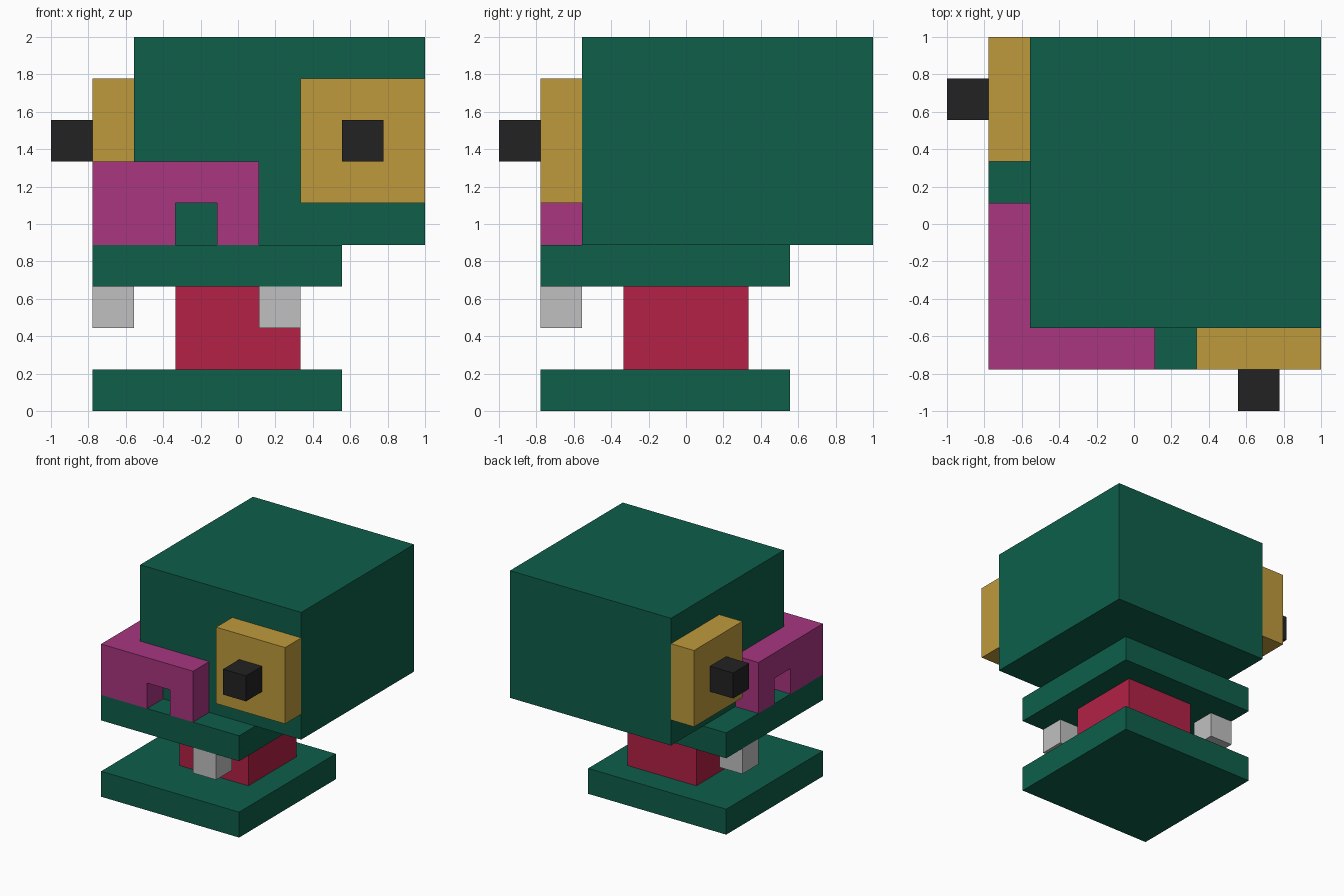
import bpy
import bmesh

cube = bpy.data.objects.get("Cube")
if cube:
    bpy.data.objects.remove(cube, do_unlink=True)

U = 2 / 9  # one block; the model fills a 9 x 9 x 9 block grid


def material(name, rgb):
    linear = [((c / 255 + 0.055) / 1.055) ** 2.4 for c in rgb]
    mat = bpy.data.materials.new(name)
    mat.use_nodes = True
    mat.diffuse_color = (*linear, 1)
    bsdf = next(n for n in mat.node_tree.nodes if n.type == 'BSDF_PRINCIPLED')
    bsdf.inputs["Base Color"].default_value = (*linear, 1)
    return mat


GREEN = material("dark green", (14, 95, 74))
GOLD = material("gold", (191, 154, 60))
MAGENTA = material("magenta", (168, 54, 128))
RED = material("crimson", (178, 33, 70))
GREY = material("light grey", (192, 192, 192))
BLACK = material("near black", (34, 34, 34))


def prism(name, outline, z0, z1, mat):
    """Extrude a footprint given in blocks from height z0 to z1."""
    bm = bmesh.new()
    base = bm.faces.new([bm.verts.new((x * U - 1, y * U - 1, z0 * U)) for x, y in outline])
    top = bmesh.ops.extrude_face_region(bm, geom=[base])["geom"]
    verts = [v for v in top if isinstance(v, bmesh.types.BMVert)]
    bmesh.ops.translate(bm, verts=verts, vec=(0, 0, (z1 - z0) * U))
    bmesh.ops.recalc_face_normals(bm, faces=bm.faces)
    mesh = bpy.data.meshes.new(name)
    bm.to_mesh(mesh)
    bm.free()
    mesh.materials.append(mat)
    obj = bpy.data.objects.new(name, mesh)
    bpy.context.collection.objects.link(obj)
    return obj


def box(name, x, y, z, mat):
    outline = [(x[0], y[0]), (x[1], y[0]), (x[1], y[1]), (x[0], y[1])]
    return prism(name, outline, z[0], z[1], mat)


# Main stack
box("base_plate", (1, 7), (1, 7), (0, 1), GREEN)
box("mouth_interior", (3, 6), (3, 6), (1, 3), RED)
box("upper_jaw", (1, 7), (1, 7), (3, 4), GREEN)
box("head", (2, 9), (2, 9), (4, 9), GREEN)

# L-shaped snout wrapping the front right corner
snout = prism("snout", [(1, 1), (5, 1), (5, 2), (2, 2), (2, 5), (1, 5)], 4, 6, MAGENTA)

# Parts repeated on the front and the right side by swapping x and y
for side in ("front", "right"):
    def paired(name, across, depth, z, mat):
        x, y = (across, depth) if side == "front" else (depth, across)
        return box(f"{side}_{name}", x, y, z, mat)

    paired("eye", (6, 9), (1, 2), (5, 8), GOLD)
    paired("pupil", (7, 8), (0, 1), (6, 7), BLACK)
    paired("tooth", (5, 6), (1, 2), (2, 3), GREY)

    # Nostril notch cut through the snout
    cutter = paired("nostril_cutter", (3, 4), (0.5, 2.5), (3.5, 5), MAGENTA)
    cutter.hide_render = True
    cut = snout.modifiers.new(f"{side}_nostril", 'BOOLEAN')
    cut.operation = 'DIFFERENCE'
    cut.solver = 'EXACT'
    cut.object = cutter
    bpy.context.view_layer.objects.active = snout
    bpy.ops.object.modifier_apply(modifier=cut.name)
    bpy.data.objects.remove(cutter, do_unlink=True)
